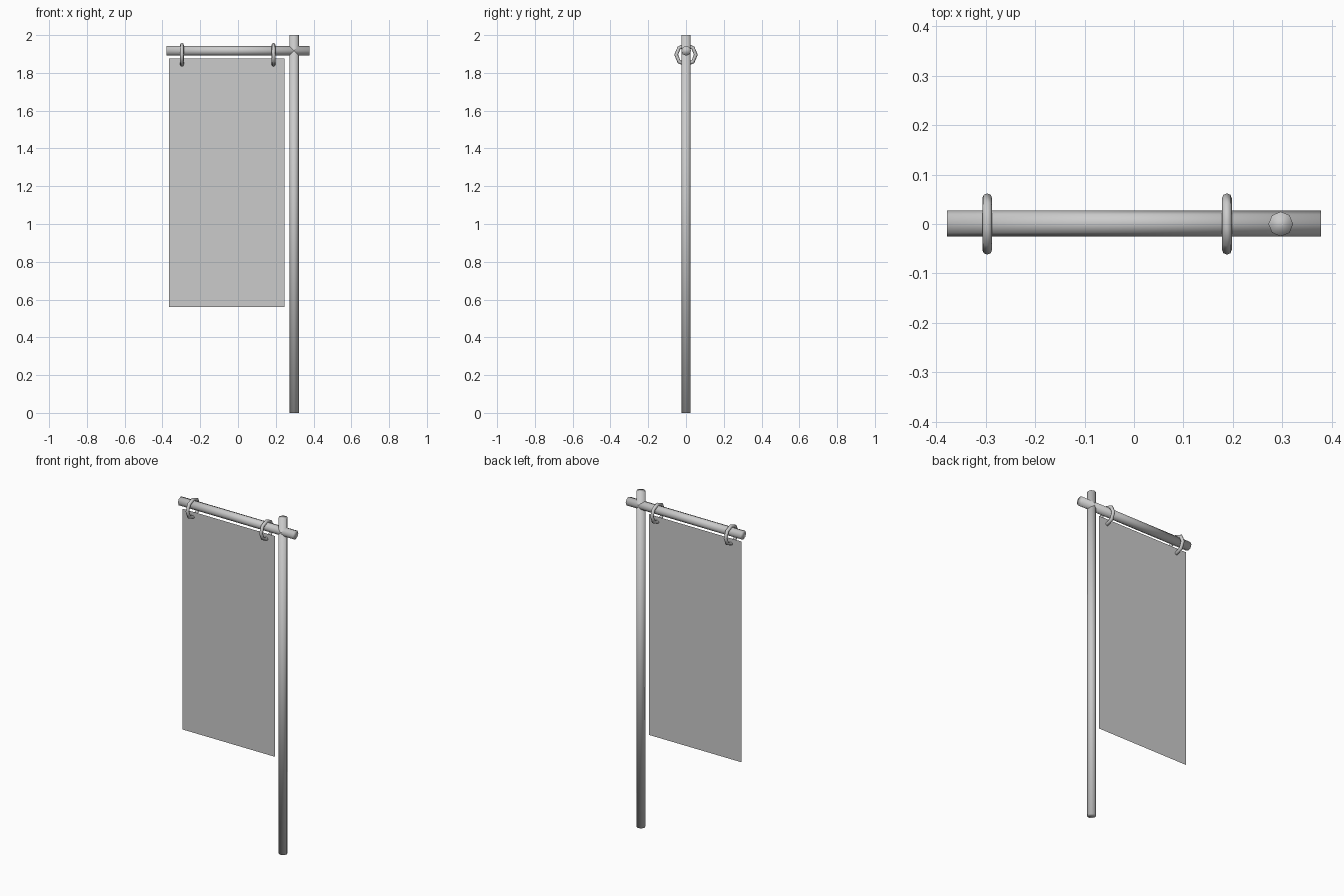
import bpy
from math import pi

if "Cube" in bpy.data.objects:
    bpy.data.objects.remove(bpy.data.objects["Cube"])


def finish(name, smooth=True):
    obj = bpy.context.object
    obj.name = name
    if smooth:
        bpy.ops.object.shade_smooth()
    return obj


def rod(name, loc, radius, length, rot=(0, 0, 0)):
    bpy.ops.mesh.primitive_cylinder_add(vertices=8, radius=radius, depth=length,
                                        location=loc, rotation=rot)
    return finish(name)


# Upright pole and horizontal crossbar
rod("pole", (0.297, 0, 1.0), 0.025, 2.0)
rod("crossbar", (0, 0.001, 1.917), 0.026, 0.757, (0, pi / 2, 0))

# Octagonal rings looped over the crossbar and through the cloth
for side, x in (("left", -0.297), ("right", 0.188)):
    bpy.ops.mesh.primitive_torus_add(major_segments=8, minor_segments=8,
                                     major_radius=0.052, minor_radius=0.01,
                                     location=(x, 0, 1.896), rotation=(0, pi / 2, 0))
    finish(side + "_ring")

# Hanging cloth: a single flat sheet
x0, x1, z0, z1 = -0.365, 0.245, 0.56, 1.875
bpy.ops.mesh.primitive_plane_add(size=1, location=((x0 + x1) / 2, 0, (z0 + z1) / 2),
                                 rotation=(pi / 2, 0, 0))
cloth = finish("banner_cloth", smooth=False)
cloth.scale = (x1 - x0, z1 - z0, 1)
